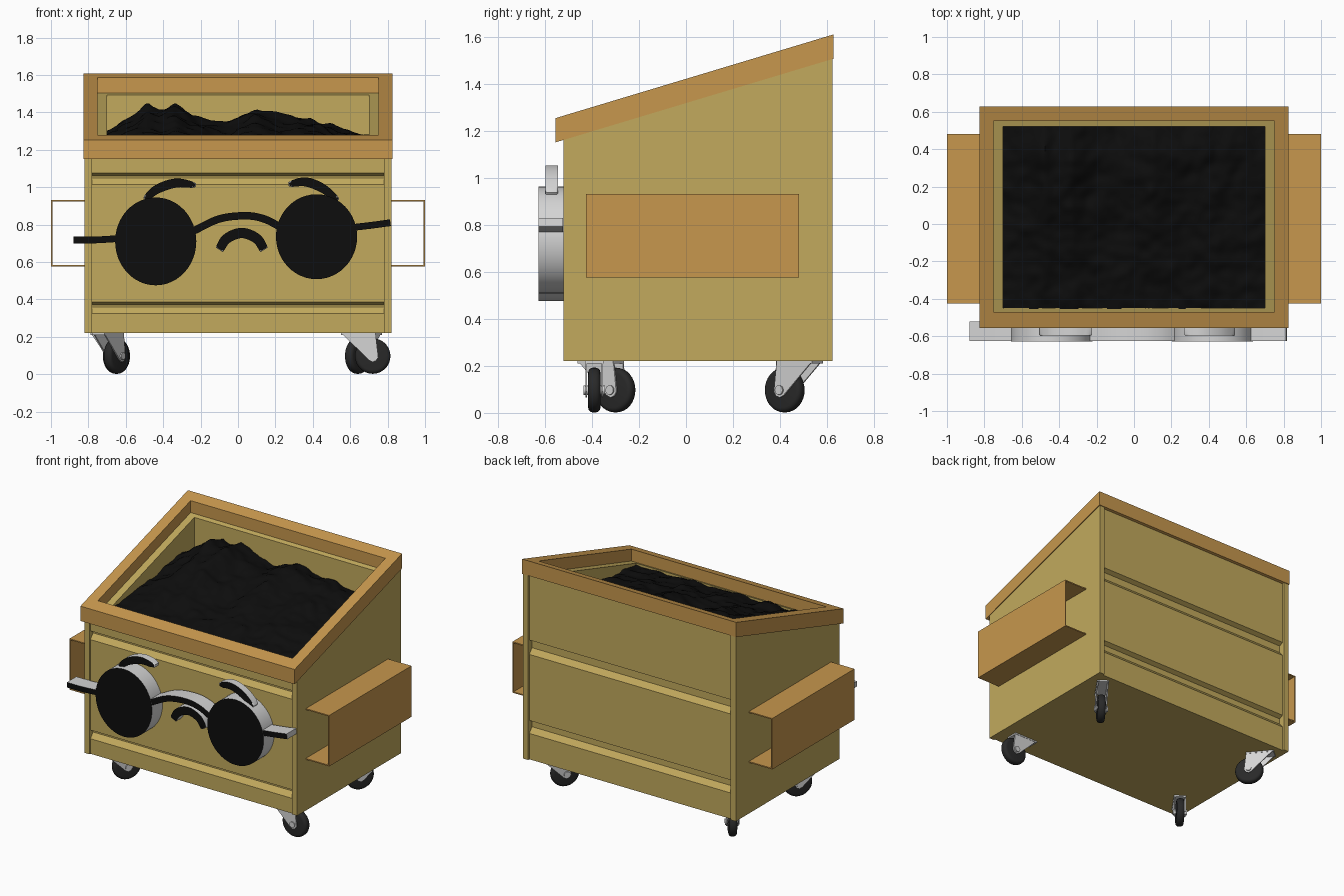
import bpy, bmesh, math
from mathutils import Vector, Matrix, noise

if "Cube" in bpy.data.objects:
    bpy.data.objects.remove(bpy.data.objects["Cube"], do_unlink=True)


def material(name, r, g, b):
    m = bpy.data.materials.new(name)
    m.use_nodes = True
    m.diffuse_color = (r, g, b, 1)
    m.node_tree.nodes["Principled BSDF"].inputs["Base Color"].default_value = (r, g, b, 1)
    return m


YELLOW = material("mustard paint", 0.54, 0.40, 0.11)
ORANGE = material("orange trim", 0.57, 0.31, 0.075)
BLACK = material("black", 0.004, 0.004, 0.004)
GREY = material("pale grey", 0.66, 0.66, 0.66)
RUBBER = material("dark rubber", 0.022, 0.022, 0.022)


def finish(name, bm, mats, smooth=None, rule=None):
    """Turn a bmesh into an object, with an optional colour rule on the normal."""
    bmesh.ops.recalc_face_normals(bm, faces=bm.faces)
    bm.normal_update()
    if rule:
        for f in bm.faces:
            f.material_index = int(rule(f.normal))
    me = bpy.data.meshes.new(name)
    bm.to_mesh(me)
    bm.free()
    for m in mats:
        me.materials.append(m)
    if smooth:
        me.shade_smooth()
        me.set_sharp_from_angle(angle=math.radians(smooth))
    ob = bpy.data.objects.new(name, me)
    bpy.context.collection.objects.link(ob)
    return ob


def prism_mesh(pts, axis, lo, hi):
    """Extrude a 2D outline (the other two axes, in order) from lo to hi."""
    bm = bmesh.new()
    place = (lambda a, b, t: (t, a, b)) if axis == "x" else (lambda a, b, t: (a, t, b))
    ends = [[bm.verts.new(place(a, b, t)) for a, b in pts] for t in (lo, hi)]
    bm.faces.new(ends[0])
    bm.faces.new(ends[1])
    n = len(pts)
    for i in range(n):
        j = (i + 1) % n
        bm.faces.new((ends[0][i], ends[0][j], ends[1][j], ends[1][i]))
    return bm


def prism(name, pts, axis, lo, hi, mat):
    return finish(name, prism_mesh(pts, axis, lo, hi), [mat])


# Body: sloped walls, the front and back pressed with horizontal grooves
def slope(y):
    return 1.15 + 0.301 * (y + 0.555)


FLOOR, LIP = 0.22, 0.02


def grooved(y_out, y_in, grooves):
    inward = math.copysign(0.03, y_in - y_out)
    pts = [(y_in, FLOOR), (y_out, FLOOR)]
    for low, high in grooves:
        pts += [(y_out, low), (y_out + inward, low + 0.035),
                (y_out + inward, high - 0.015), (y_out, high)]
    return pts + [(y_out, slope(y_out) + LIP), (y_in, slope(y_in) + LIP)]


prism("front_wall", grooved(-0.51, -0.45, [(0.325, 0.385), (1.015, 1.075)]), "x", -0.785, 0.785, YELLOW)
prism("back_wall", grooved(0.61, 0.52, [(0.40, 0.49), (0.95, 1.05)]), "x", -0.785, 0.785, YELLOW)


def side_outline(y0, y1, lip):
    return [(y0, FLOOR), (y1, FLOOR), (y1, slope(y1) + lip), (y0, slope(y0) + lip)]


# Sides, inner linings and lift pockets on both sides
for side, s in (("left", 1), ("right", -1)):
    prism(side + "_wall", side_outline(-0.52, 0.623, 0.002), "x", s * 0.78, s * 0.82, YELLOW)
    prism(side + "_lining", side_outline(-0.46, 0.53, LIP), "x", s * 0.70, s * 0.785, YELLOW)
    a, b, t = 0.82, 1.0, 0.008
    channel = [(a, 0.575), (b, 0.575), (b, 0.93), (a, 0.93), (a, 0.93 - t),
               (b - t, 0.93 - t), (b - t, 0.575 + t), (a, 0.575 + t)]
    prism(side + "_lift_pocket", [(s * x, z) for x, z in channel], "y", -0.425, 0.48, ORANGE)
prism("floor", [(-0.5, FLOOR), (0.6, FLOOR), (0.6, 0.26), (-0.5, 0.26)], "x", -0.785, 0.785, YELLOW)

# Sloping rim frame
bm = bmesh.new()
loops = []
for hx, y0, y1, lift in ((0.825, -0.555, 0.627, 0), (0.825, -0.555, 0.627, 0.103),
                         (0.75, -0.47, 0.55, 0.103), (0.75, -0.47, 0.55, 0)):
    loops.append([bm.verts.new((x, y, slope(y) + lift))
                  for x, y in ((-hx, y0), (hx, y0), (hx, y1), (-hx, y1))])
for k in range(4):
    p, q = loops[k], loops[(k + 1) % 4]
    for i in range(4):
        j = (i + 1) % 4
        bm.faces.new((p[i], p[j], q[j], q[i]))
finish("rim_frame", bm, [ORANGE])

# Heap of rubbish: a lumpy sheet rising to a ridge near the back
RIDGE = [(-0.71, 1.29), (-0.56, 1.37), (-0.48, 1.44), (-0.42, 1.42), (-0.34, 1.45), (-0.25, 1.38),
         (-0.08, 1.34), (0.1, 1.41), (0.28, 1.37), (0.4, 1.36), (0.55, 1.31), (0.71, 1.27)]


def ridge(x):
    for (x0, z0), (x1, z1) in zip(RIDGE, RIDGE[1:]):
        if x <= x1:
            return z0 + (z1 - z0) * (x - x0) / (x1 - x0)
    return RIDGE[-1][1]


bm = bmesh.new()
bmesh.ops.create_grid(bm, x_segments=80, y_segments=60, size=1)
for v in bm.verts:
    x, y = v.co.x * 0.705, 0.035 + v.co.y * 0.49
    u = min(1, max(0, (y + 0.46) / 0.8))
    f = u - 0.12 * max(0, (y - 0.38) / 0.14)
    lumps = 0.03 * noise.noise(Vector((x * 6, y * 6, 0))) + 0.015 * noise.noise(Vector((x * 17, y * 17, 3)))
    v.co = (x, y, 1.19 + (ridge(x) - 1.19) * f + lumps)
finish("rubbish_heap", bm, [BLACK], smooth=50)


# Face: black-fronted cut-outs with pale edges
def cutout(name, pts, y_front, y_back, bevel=0):
    bm = prism_mesh(pts, "y", y_front, y_back)
    if bevel:
        rims = [e for e in bm.edges if abs(e.verts[0].co.y - e.verts[1].co.y) < 1e-5]
        bmesh.ops.bevel(bm, geom=rims, offset=bevel, segments=3, profile=0.5, affect="EDGES")
    finish(name, bm, [GREY, BLACK], smooth=40, rule=lambda n: n.y < -0.9)


def band(path, width, taper=0.0, steps=8):
    """Outline of a strip along a smooth curve through the given points."""
    pts = [Vector(p) for p in path]
    pts = [2 * pts[0] - pts[1]] + pts + [2 * pts[-1] - pts[-2]]
    line = []
    for i in range(1, len(pts) - 2):
        a, b, c, d = pts[i - 1:i + 3]
        for k in range(steps):
            t = k / steps
            line.append(0.5 * (2 * b + (c - a) * t + (2 * a - 5 * b + 4 * c - d) * t * t
                               + (3 * b - a - 3 * c + d) * t ** 3))
    line.append(pts[-2])
    upper, lower = [], []
    for i, p in enumerate(line):
        d = (line[min(i + 1, len(line) - 1)] - line[max(i - 1, 0)]).normalized()
        w = width / 2 * (1 - taper + taper * math.sin(math.pi * i / (len(line) - 1)) ** 0.5)
        upper.append(p + Vector((-d.y, d.x)) * w)
        lower.append(p - Vector((-d.y, d.x)) * w)
    return [tuple(p) for p in upper + lower[::-1]]


def ellipse(cx, cz, rx, rz, n=48):
    return [(cx + rx * math.cos(2 * math.pi * i / n), cz + rz * math.sin(2 * math.pi * i / n)) for i in range(n)]


cutout("right_lens", ellipse(-0.44, 0.71, 0.217, 0.235), -0.628, -0.512)
cutout("left_lens", ellipse(0.42, 0.735, 0.217, 0.227), -0.628, -0.512)
cutout("bridge", band([(-0.24, 0.765), (-0.1, 0.83), (0.04, 0.847), (0.14, 0.83), (0.23, 0.785)], 0.04), -0.626, -0.522)
cutout("right_arm", band([(-0.88, 0.717), (-0.76, 0.718), (-0.64, 0.725)], 0.036), -0.626, -0.522)
cutout("left_arm", band([(0.62, 0.785), (0.72, 0.797), (0.815, 0.81)], 0.036), -0.626, -0.522)
cutout("right_brow", band([(-0.5, 0.935), (-0.43, 0.99), (-0.33, 1.022), (-0.225, 1.01)], 0.05, 0.6), -0.597, -0.545, 0.008)
cutout("left_brow", band([(0.27, 1.015), (0.36, 1.028), (0.45, 0.995), (0.535, 0.93)], 0.05, 0.6), -0.597, -0.545, 0.008)
cutout("frown", band([(-0.1, 0.665), (-0.06, 0.725), (0.02, 0.755), (0.1, 0.725), (0.14, 0.665)], 0.055, 0.2), -0.575, -0.505, 0.008)


# Casters: built rolling along x, then swivelled into place
def cylinder(radius, depth, segments, centre):
    bm = bmesh.new()
    turn = Matrix.Translation(centre) @ Matrix.Rotation(math.pi / 2, 4, "X")
    bmesh.ops.create_cone(bm, cap_ends=True, segments=segments, radius1=radius, radius2=radius,
                          depth=depth, matrix=turn)
    return bm


FORK = [(-0.1, 0.222), (0.085, 0.222), (0.1, 0.09), (0.088, 0.072), (0.07, 0.065), (0.05, 0.075)]


def caster(name, x, y, angle):
    hub = Vector((0.07, 0, 0.097))
    tyre = cylinder(0.095, 0.052, 32, hub)
    rims = [e for e in tyre.edges if abs(e.verts[0].co.y - e.verts[1].co.y) < 1e-5]
    bmesh.ops.bevel(tyre, geom=rims, offset=0.02, segments=4, profile=0.5, affect="EDGES")
    parts = [finish(name + "_wheel", tyre, [RUBBER], smooth=40),
             finish(name + "_axle", cylinder(0.02, 0.092, 16, hub), [GREY], smooth=40),
             prism(name + "_plate", [(-0.1, 0.21), (0.085, 0.21), (0.085, 0.224), (-0.1, 0.224)],
                   "y", -0.04, 0.04, GREY)]
    for side, s in (("a", 1), ("b", -1)):
        parts.append(prism(name + "_fork_" + side, FORK, "y", s * 0.03, s * 0.038, GREY))
    for ob in parts:
        ob.data.transform(Matrix.Translation((x, y, 0)) @ Matrix.Rotation(math.radians(angle), 4, "Z"))


caster("front_left_caster", 0.65, -0.39, 0)
caster("front_right_caster", -0.69, -0.357, 55)
caster("back_left_caster", 0.68, 0.477, -125)
caster("back_right_caster", -0.695, 0.474, -50)
